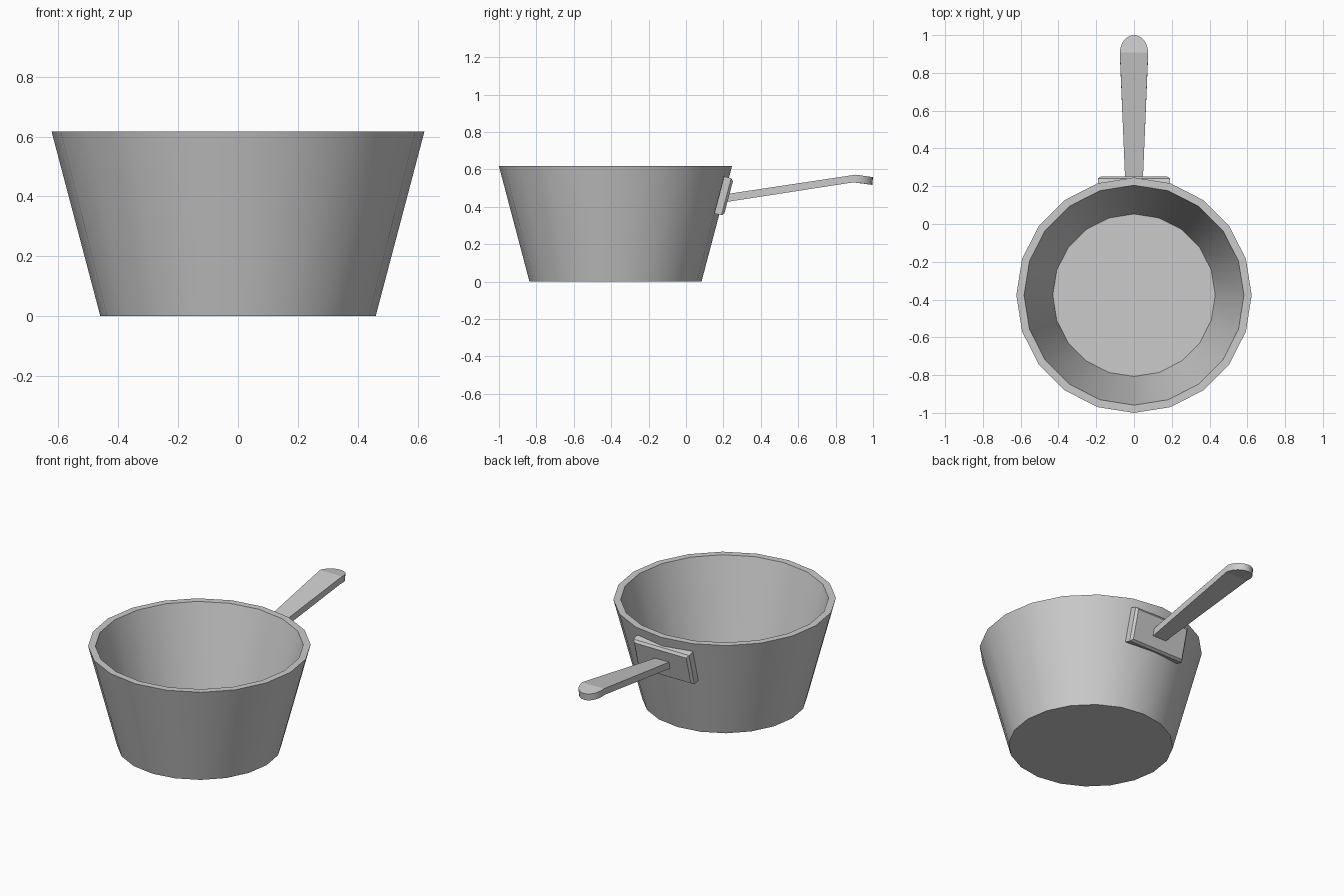
import bpy, bmesh, math
from mathutils import Matrix

if "Cube" in bpy.data.objects:
    bpy.data.objects.remove(bpy.data.objects["Cube"])

CY = -0.377            # pot centre on y
SIDES = 20


def finish(name, bm, smooth=True):
    bmesh.ops.recalc_face_normals(bm, faces=bm.faces[:])
    me = bpy.data.meshes.new(name)
    bm.to_mesh(me)
    bm.free()
    ob = bpy.data.objects.new(name, me)
    bpy.context.collection.objects.link(ob)
    if smooth:
        bpy.ops.object.select_all(action='DESELECT')
        ob.select_set(True)
        bpy.context.view_layer.objects.active = ob
        bpy.ops.object.shade_smooth_by_angle(angle=math.radians(30))
    return ob


def bridge(bm, a, b):
    n = len(a)
    for i in range(n):
        j = (i + 1) % n
        bm.faces.new((a[i], a[j], b[j], b[i]))


# Pot: tapered wall with thickness, from (radius, z) rings
bm = bmesh.new()
rings = []
for r, z in [(0.46, 0), (0.623, 0.617), (0.582, 0.617), (0.43, 0.04)]:
    rings.append([bm.verts.new((r * math.cos(2 * math.pi * i / SIDES),
                                CY + r * math.sin(2 * math.pi * i / SIDES), z))
                  for i in range(SIDES)])
for a, b in zip(rings, rings[1:]):
    bridge(bm, a, b)
bm.faces.new(rings[0])
bm.faces.new(rings[-1])
finish("pot_body", bm)

# Mounting plate: chamfered on its outer face, leaning with the wall
bm = bmesh.new()
bmesh.ops.create_cube(bm, size=1, matrix=Matrix.Diagonal((0.38, 0.052, 0.205, 1)))
outer = max(bm.faces, key=lambda f: f.calc_center_median().y)
bmesh.ops.bevel(bm, geom=list(outer.edges), offset=0.013, segments=1, affect='EDGES')
plate = finish("handle_plate", bm, smooth=False)
plate.location = (0, 0.203, 0.457)
plate.rotation_euler.x = -math.atan2(0.163, 0.617)

# Handle: widening bar, bent down at the rounded tip
bm = bmesh.new()
arc = [math.pi * i / 12 for i in range(1, 12)]
W, BEND, LEN = 0.075, 0.907, 0.093
layers = []
for low in (False, True):
    def vert(x, y, dy):
        z = 0.467 + (y - 0.21) * 0.15 if y <= BEND else 0.572 - (y - BEND) * 0.15
        return bm.verts.new((x, y + (dy if low else 0), z - (0.041 if low else 0)))
    root = [vert(-0.046, 0.21, 0.006), vert(0.046, 0.21, 0.006)]
    bend = [vert(W, BEND, -0.012), vert(-W, BEND, -0.012)]
    tip = [vert(W * math.cos(a), BEND + LEN * math.sin(a), -0.004) for a in arc]
    bm.faces.new(root + bend)
    bm.faces.new([bend[0]] + tip + [bend[1]])
    layers.append(root + [bend[0]] + tip + [bend[1]])
bridge(bm, *layers)
handle = finish("handle", bm)
# keep the bend crease crisp
handle.data.update()
for e in handle.data.edges:
    p, q = (handle.data.vertices[i].co for i in e.vertices)
    if abs(p.x + q.x) < 1e-5 and abs(p.x) > W - 1e-3:
        e.use_edge_sharp = True
